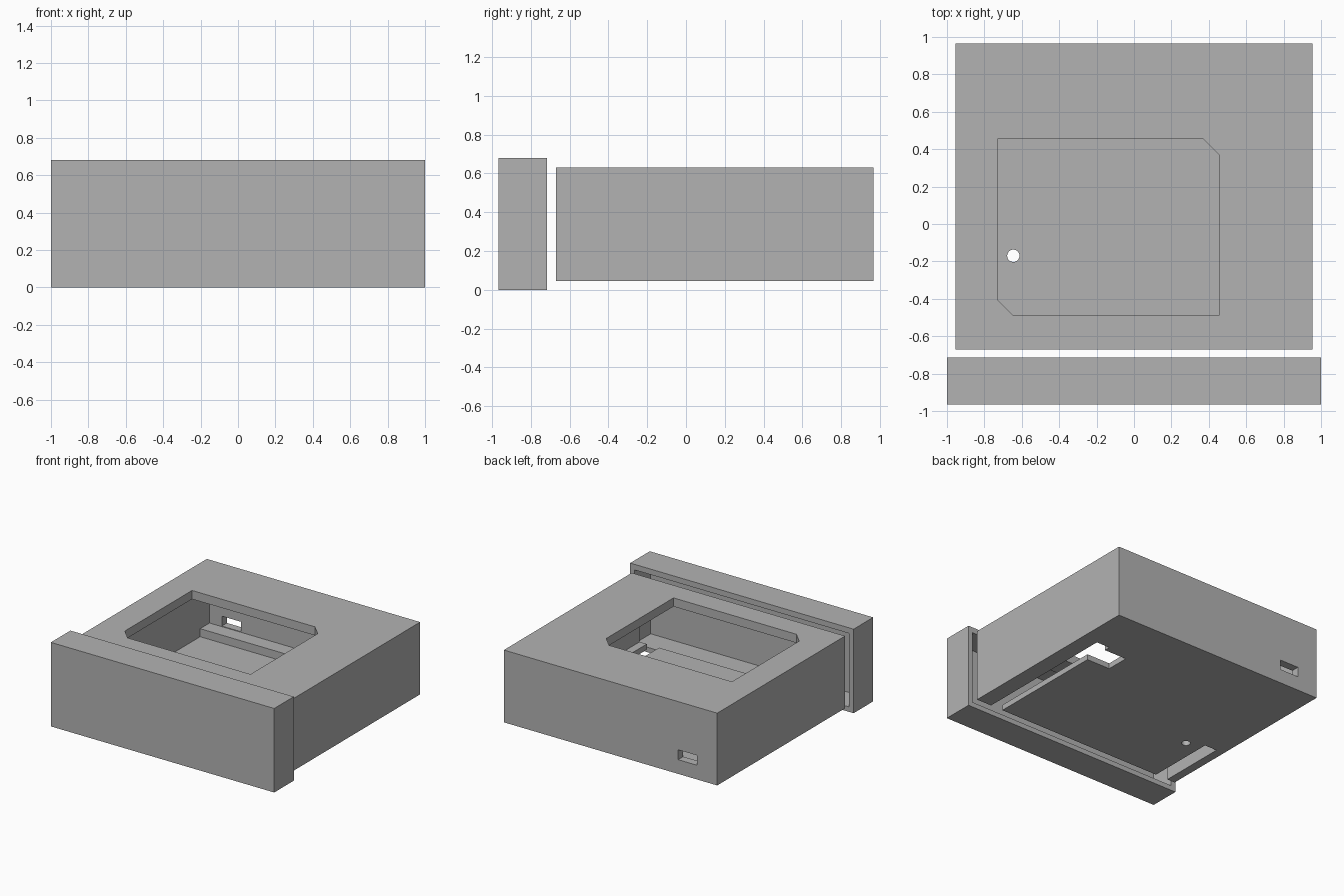
import bpy
import bmesh
import math

cube = bpy.data.objects.get("Cube")
if cube:
    bpy.data.objects.remove(cube, do_unlink=True)

# One plain grey plastic
grey = bpy.data.materials.new("plain grey")
grey.use_nodes = True
tone = (0.45, 0.45, 0.45, 1.0)
grey.diffuse_color = tone
grey.node_tree.nodes["Principled BSDF"].inputs["Base Color"].default_value = tone


def prism(name, outline, z0, z1):
    """Extrude a flat outline upward from z0 to z1."""
    bm = bmesh.new()
    face = bm.faces.new([bm.verts.new((x, y, z0)) for x, y in outline])
    top = bmesh.ops.extrude_face_region(bm, geom=[face])["geom"]
    for v in top:
        if isinstance(v, bmesh.types.BMVert):
            v.co.z = z1
    bmesh.ops.recalc_face_normals(bm, faces=bm.faces)
    mesh = bpy.data.meshes.new(name)
    bm.to_mesh(mesh)
    bm.free()
    mesh.materials.append(grey)
    obj = bpy.data.objects.new(name, mesh)
    bpy.context.collection.objects.link(obj)
    return obj


def box(name, x0, x1, y0, y1, z0, z1):
    return prism(name, [(x0, y0), (x1, y0), (x1, y1), (x0, y1)], z0, z1)


def cut(target, cutter):
    """Subtract the cutter from the target, then discard the cutter."""
    cutter.hide_render = True
    mod = target.modifiers.new("cut", "BOOLEAN")
    mod.operation = "DIFFERENCE"
    mod.solver = "EXACT"
    mod.object = cutter
    bpy.context.view_layer.objects.active = target
    bpy.ops.object.modifier_apply(modifier=mod.name)
    bpy.data.objects.remove(cutter, do_unlink=True)


# Main housing, hollow and open at the front
housing = box("housing", -0.955, 0.955, -0.67, 0.965, 0.045, 0.63)
cut(housing, box("hollow", -0.885, 0.885, -0.8, 0.9, 0.09, 0.56))

# Window in the roof with two clipped corners
window = [(-0.73, 0.455), (0.37, 0.455), (0.455, 0.37),
          (0.455, -0.49), (-0.645, -0.49), (-0.73, -0.405)]
cut(housing, prism("window", window, 0.5, 0.7))

# Floor slots running out through the front edge
long_slot = [(0.82, -0.8), (0.82, 0.55), (0.7, 0.55), (0.7, 0.5),
             (0.5, 0.5), (0.5, 0.31), (0.71, 0.31), (0.71, -0.8)]
cut(housing, prism("long_slot", long_slot, 0, 0.12))
cut(housing, box("short_slot", -0.885, -0.775, -0.8, -0.105, 0, 0.12))

# Small round hole in the floor
circle = [(-0.645 + 0.033 * math.cos(i * math.tau / 32),
           -0.17 + 0.033 * math.sin(i * math.tau / 32)) for i in range(32)]
cut(housing, prism("floor_hole", circle, 0, 0.12))

# Cable port in the back wall
cut(housing, box("cable_port", -0.775, -0.605, 0.85, 1.1, 0.16, 0.24))

# Raised shelf inside, along the back wall
box("back_shelf", -0.885, 0.885, 0.78, 0.9, 0.09, 0.155)

# Separate front cap with a deep recess that receives the housing
cap = box("front_cap", -1, 1, -0.965, -0.715, 0, 0.68)
cut(cap, box("cap_recess", -0.96, 0.96, -0.92, -0.6, 0.04, 0.635))
